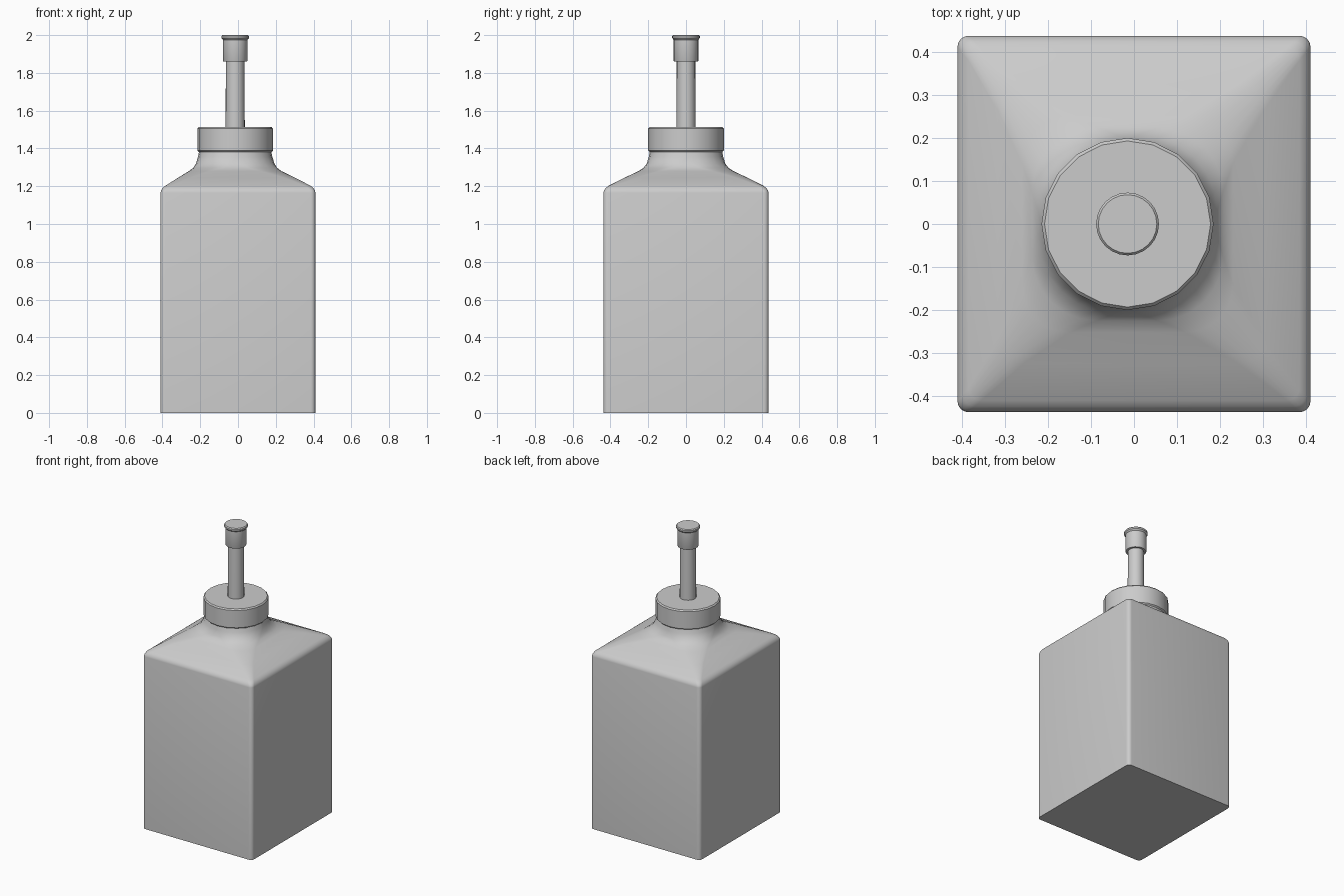
import bpy, bmesh
from math import cos, sin, pi, radians

if "Cube" in bpy.data.objects:
    bpy.data.objects.remove(bpy.data.objects["Cube"])

CX = -0.015  # neck, cap and pump axis sits slightly left of centre


def loft(name, rings, angle=30):
    """Bridge equal-length rings of points and close both ends."""
    bm = bmesh.new()
    loops = [[bm.verts.new(p) for p in ring] for ring in rings]
    n = len(loops[0])
    for a, b in zip(loops, loops[1:]):
        for i in range(n):
            j = (i + 1) % n
            bm.faces.new((a[i], a[j], b[j], b[i]))
    bm.faces.new(loops[0][::-1])
    bm.faces.new(loops[-1])
    bmesh.ops.remove_doubles(bm, verts=bm.verts, dist=1e-5)
    bmesh.ops.recalc_face_normals(bm, faces=bm.faces)
    me = bpy.data.meshes.new(name)
    bm.to_mesh(me)
    bm.free()
    ob = bpy.data.objects.new(name, me)
    bpy.context.collection.objects.link(ob)
    bpy.ops.object.select_all(action='DESELECT')
    ob.select_set(True)
    bpy.context.view_layer.objects.active = ob
    bpy.ops.object.shade_smooth_by_angle(angle=radians(angle))
    return ob


def rounded_rect(hx, hy, r, z, cx=0.0, steps=6):
    pts = []
    for q, (sx, sy) in enumerate([(1, 1), (-1, 1), (-1, -1), (1, -1)]):
        for k in range(steps + 1):
            a = (q + k / steps) * pi / 2
            pts.append((cx + sx * (hx - r) + r * cos(a), sy * (hy - r) + r * sin(a), z))
    return pts


def lathe(name, profile, sides):
    return loft(name, [[(CX + r * cos(2 * pi * i / sides), r * sin(2 * pi * i / sides), z)
                        for i in range(sides)] for r, z in profile])


# Bottle body: square base, sloped shoulder, round neck
sections = [
    (0.41, 0.437, 0.025, 0.0, 0), (0.41, 0.437, 0.025, 1.165, 0),
    (0.407, 0.434, 0.026, 1.178, 0), (0.398, 0.424, 0.028, 1.192, 0),
    (0.385, 0.410, 0.03, 1.202, 0), (0.31, 0.325, 0.06, 1.245, CX * 0.5),
    (0.245, 0.252, 0.11, 1.28, CX), (0.222, 0.225, 0.15, 1.297, CX),
    (0.208, 0.208, 0.18, 1.32, CX), (0.197, 0.197, 0.19, 1.355, CX),
    (0.19, 0.19, 0.1899, 1.39, CX),
]
loft("bottle_body", [rounded_rect(*s) for s in sections], 40)

# Screw cap
lathe("cap", [(0.192, 1.38), (0.2, 1.388), (0.2, 1.505), (0.193, 1.513)], 20)

# Pump stem
lathe("pump_stem", [(0.051, 1.50), (0.049, 1.88)], 20)

# Pump tip with a small flange on top
lathe("pump_tip", [(0.063, 1.86), (0.065, 1.864), (0.065, 1.975), (0.073, 1.984),
                   (0.073, 1.994), (0.068, 2.0)], 24)
